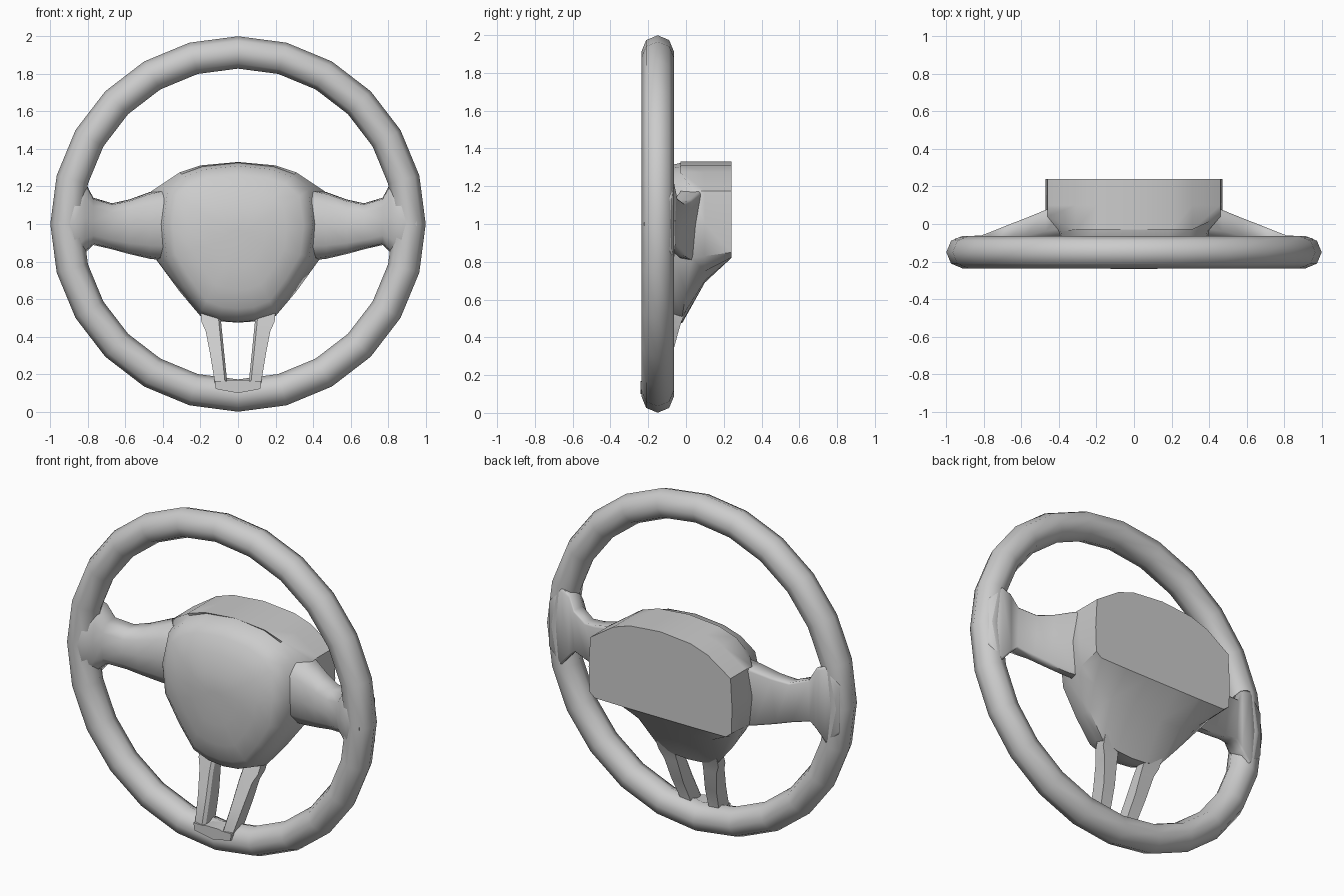
import bpy, bmesh, math

if "Cube" in bpy.data.objects:
    bpy.data.objects.remove(bpy.data.objects["Cube"])

def finish(bm, name, angle=40, mirror=False):
    bmesh.ops.recalc_face_normals(bm, faces=bm.faces)
    me = bpy.data.meshes.new(name)
    bm.to_mesh(me)
    bm.free()
    ob = bpy.data.objects.new(name, me)
    bpy.context.collection.objects.link(ob)
    if mirror:
        ob.modifiers.new("Mirror", 'MIRROR').use_axis[0] = True
    bpy.ops.object.select_all(action='DESELECT')
    bpy.context.view_layer.objects.active = ob
    ob.select_set(True)
    bpy.ops.object.shade_smooth_by_angle(angle=math.radians(angle))
    return ob

def loft(rings, name, **kw):
    """Skin a list of closed rings and cap both ends."""
    bm = bmesh.new()
    vs = [[bm.verts.new(p) for p in r] for r in rings]
    n = len(rings[0])
    for a, b in zip(vs, vs[1:]):
        for i in range(n):
            j = (i + 1) % n
            bm.faces.new((a[i], a[j], b[j], b[i]))
    bm.faces.new(vs[0])
    bm.faces.new(vs[-1])
    return finish(bm, name, **kw)

# Rim: 24 x 8 torus
bpy.ops.mesh.primitive_torus_add(major_radius=0.913, minor_radius=0.086, major_segments=24,
                                 minor_segments=8, location=(0, -0.15, 1.0),
                                 rotation=(math.pi / 2, 0, 0))
rim = bpy.context.object
rim.name = "rim"
bpy.ops.object.shade_smooth_by_angle(angle=math.radians(60))

# Hub: right-half outlines, top to bottom, mirrored into full rings
def full(half):
    return half + [(-x, y, z) for x, y, z in reversed(half[1:-1])]

pad = [(0, 1.325), (.19, 1.305), (.3, 1.265), (.39, 1.19), (.415, 1.0),
       (.395, .82), (.3, .66), (.2, .525), (.1, .487), (0, .477)]
wide = [(0, 1.33), (.2, 1.312), (.31, 1.275), (.46, 1.175), (.47, 1.0),
        (.44, .82), (.31, .64), (.2, .51), (.1, .482), (0, .475)]
wide_y = [-.03, -.03, -.03, .04, .04, .03, .0, -.02, -.02, -.02]
mid = wide[:5] + [(.45, .83), (.36, .75), (.24, .70), (.1, .69), (0, .69)]
back = wide[:5] + [(.465, .85), (.43, .822), (.25, .82), (.1, .82), (0, .82)]

rings = []
for s, y in ((.1, -.223), (.35, -.22), (.62, -.207), (.84, -.18), (.96, -.14), (1, -.07)):
    ring = []
    for x, z in pad:
        pz = .93 + (z - .93) * s
        ring.append((x * s, y + .05 * max(0, (pz - 1) / .33) * (s > .5), pz))
    rings.append(full(ring))
rings.append(full([(x, y, z) for (x, z), y in zip(wide, wide_y)]))
rings.append(full([(x, .1, z) for x, z in mid]))
rings.append(full([(x, .24, z) for x, z in back]))
loft(rings, "hub", angle=45)

# Side spokes: rounded-front sections along x (x, top, bottom, front y, back y, back tilt)
def spoke_ring(x, t, b, f, k, tilt):
    h, d = t - b, k - f
    return [(x, k - .01, t), (x, f + .35 * d, t - .03 * h), (x, f + .08 * d, t - .2 * h),
            (x, f, (t + b) / 2), (x, f + .08 * d, b + .2 * h), (x, f + .35 * d, b + .03 * h),
            (x, k - tilt - .01, b), (x, k - tilt, b + .04 * h), (x, k, t - .04 * h)]

loft([spoke_ring(*s) for s in (
    (.34, 1.2, .8, -.09, .12, .05), (.47, 1.17, .815, -.1, .075, .05),
    (.58, 1.13, .84, -.115, .03, .04), (.67, 1.11, .865, -.135, -.005, .03),
    (.77, 1.14, .888, -.18, -.045, .01), (.81, 1.215, .85, -.205, -.06, 0),
    (.87, 1.24, .78, -.232, -.064, 0), (.95, 1.14, .86, -.222, -.075, 0))],
     "side_spokes", angle=60, mirror=True)

# Lower spokes: flat-faced legs (z, outer x, inner x, front y, back y)
loft([[(o, f + .015, z), (i + .012, f, z), (i, f + .02, z), (i, k, z), (o, k, z)]
      for z, o, i, f, k in ((.54, .2, .1, -.08, 0), (.48, .195, .09, -.105, -.025),
                            (.43, .172, .085, -.13, -.04), (.3, .147, .072, -.18, -.075),
                            (.165, .125, .058, -.238, -.13), (.12, .118, .05, -.238, -.13))],
     "lower_spokes", angle=25, mirror=True)

# Plate joining the lower spokes on the rim
loft([[(-.118, y, .122), (0, y, .1), (.118, y, .122), (.124, y, .165), (.06, y, .165),
       (.045, y, .17), (-.045, y, .17), (-.06, y, .165), (-.124, y, .165)]
      for y in (-.24, -.15)], "lower_plate", angle=25)
